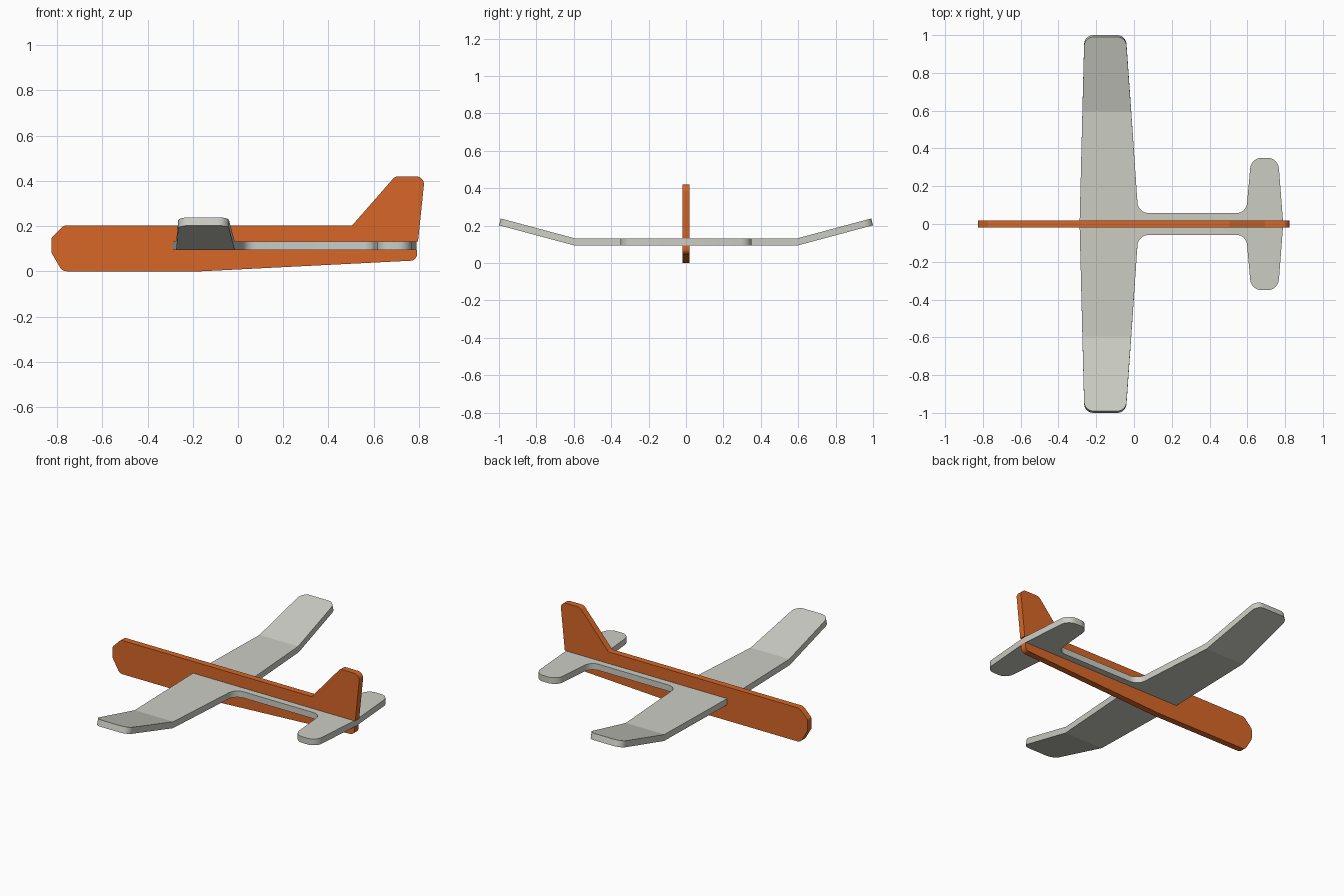
import bpy, bmesh, math
from mathutils import Vector, Matrix

cube = bpy.data.objects.get("Cube")
if cube:
    bpy.data.objects.remove(cube, do_unlink=True)

THICK = 0.0375      # sheet thickness of every part
WING_Z = 0.095      # underside of the wing sheet
BREAK_Y = 0.6       # where the wing tips bend upward
DIHEDRAL = math.radians(15)


def material(name, colour):
    mat = bpy.data.materials.new(name)
    mat.use_nodes = True
    mat.diffuse_color = (*colour, 1)
    bsdf = next(n for n in mat.node_tree.nodes if n.type == 'BSDF_PRINCIPLED')
    bsdf.inputs["Base Color"].default_value = (*colour, 1)
    bsdf.inputs["Roughness"].default_value = 0.7
    return mat


def rounded(corners, steps=8):
    """Outline from (x, y, radius) corners, each corner replaced by an arc."""
    out = []
    for i, (x, y, r) in enumerate(corners):
        p = Vector((x, y))
        if r == 0:
            out.append(p)
            continue
        a = (Vector(corners[i - 1][:2]) - p).normalized()
        b = (Vector(corners[(i + 1) % len(corners)][:2]) - p).normalized()
        half = a.angle(b) / 2
        centre = p + (a + b).normalized() * (r / math.sin(half))
        start = p + a * (r / math.tan(half)) - centre
        end = p + b * (r / math.tan(half)) - centre
        sweep = start.angle_signed(end)
        for k in range(steps + 1):
            out.append(centre + Matrix.Rotation(-sweep * k / steps, 2) @ start)
    return out


def sheet(outline):
    """Flat sheet in the xy plane, from z = 0 up to the sheet thickness."""
    bm = bmesh.new()
    face = bm.faces.new([bm.verts.new((p.x, p.y, 0)) for p in outline])
    top = bmesh.ops.extrude_face_region(bm, geom=[face])["geom"]
    bmesh.ops.translate(bm, vec=(0, 0, THICK),
                        verts=[v for v in top if isinstance(v, bmesh.types.BMVert)])
    bmesh.ops.recalc_face_normals(bm, faces=bm.faces)
    return bm


def finish(bm, name, mat):
    bmesh.ops.recalc_face_normals(bm, faces=bm.faces)
    mesh = bpy.data.meshes.new(name)
    bm.to_mesh(mesh)
    bm.free()
    obj = bpy.data.objects.new(name, mesh)
    bpy.context.collection.objects.link(obj)
    mesh.materials.append(mat)
    bpy.ops.object.select_all(action='DESELECT')
    bpy.context.view_layer.objects.active = obj
    obj.select_set(True)
    bpy.ops.object.shade_smooth_by_angle(angle=math.radians(13))
    return obj


orange = material("orange", (0.68, 0.135, 0.02))
grey = material("warm light grey", (0.60, 0.61, 0.55))

# Fuselage and fin: one side profile with a slot for the wing sheet
slot_top = WING_Z + THICK
profile = [
    (-0.288, slot_top, 0), (0.796, slot_top, 0), (0.826, 0.42, 0.035),
    (0.695, 0.42, 0.035), (0.505, 0.203, 0.01), (-0.77, 0.203, 0.03),
    (-0.825, 0.148, 0.02), (-0.825, 0.082, 0.02), (-0.777, 0, 0.035),
    (-0.16, 0, 0), (0.792, 0.048, 0.03), (0.792, WING_Z, 0), (-0.288, WING_Z, 0),
]
bm = sheet(rounded(profile))
bmesh.ops.rotate(bm, verts=bm.verts, matrix=Matrix.Rotation(math.pi / 2, 3, 'X'))
bmesh.ops.translate(bm, verts=bm.verts, vec=(0, THICK / 2, 0))
finish(bm, "fuselage_and_fin", orange)

# Wing, boom strip and tailplane: one sheet mirrored about the centre line
half_plan = [
    (-0.263, 1.014, 0.05), (-0.043, 1.014, 0.05), (0.022, 0.058, 0.06),
    (0.594, 0.058, 0.055), (0.62, 0.35, 0.06), (0.763, 0.35, 0.06),
]
plan = [(-0.288, 0, 0)] + half_plan + [(0.79, 0, 0)]
plan += [(x, -y, r) for x, y, r in reversed(half_plan)]
bm = sheet(rounded(plan))

# Bend the tips upward along a mitred crease
for side in (1, -1):
    bmesh.ops.bisect_plane(bm, geom=bm.verts[:] + bm.edges[:] + bm.faces[:],
                           plane_co=(0, side * BREAK_Y, 0), plane_no=(0, 1, 0))
    hinge = Vector((0, side * BREAK_Y, 0))
    bend = Matrix.Rotation(side * DIHEDRAL, 3, 'X')
    for v in bm.verts:
        past = v.co.y * side - BREAK_Y
        if abs(past) < 1e-4:
            v.co.y -= side * v.co.z * math.tan(DIHEDRAL / 2)
        elif past > 0:
            v.co = hinge + bend @ (v.co - hinge)
bmesh.ops.translate(bm, verts=bm.verts, vec=(0, 0, WING_Z))
finish(bm, "wing_and_tailplane", grey)
